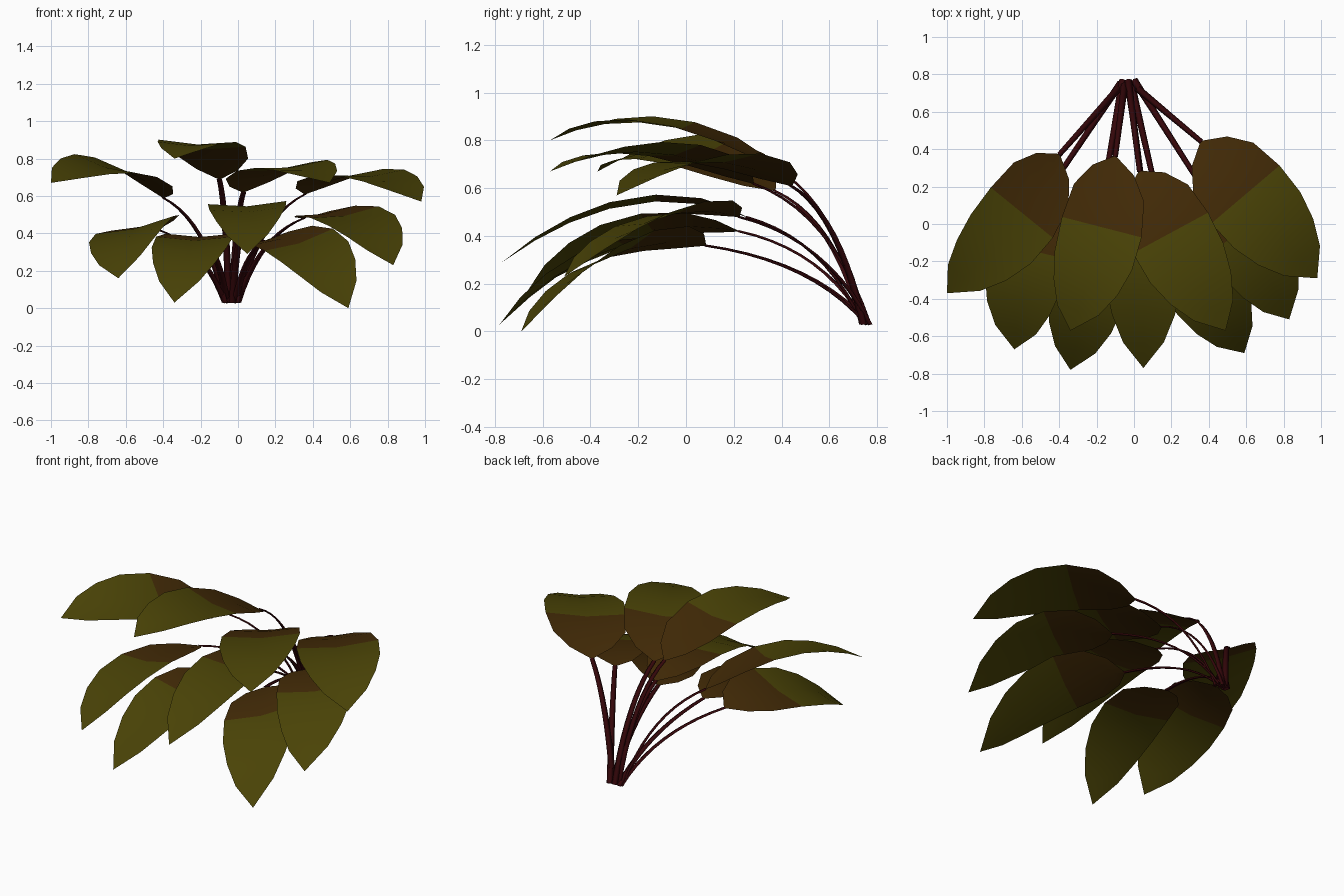
import bpy, bmesh
from math import sin, cos, tau
from mathutils import Vector

cube = bpy.data.objects.get("Cube")
if cube:
    bpy.data.objects.remove(cube, do_unlink=True)


def make_material(name, color):
    mat = bpy.data.materials.new(name)
    mat.use_nodes = True
    mat.diffuse_color = (*color, 1)
    mat.node_tree.nodes["Principled BSDF"].inputs["Base Color"].default_value = (*color, 1)
    return mat


OLIVE = make_material("olive leaf", (0.068, 0.056, 0.002))
BROWN = make_material("brown leaf base", (0.054, 0.023, 0.002))
MAROON = make_material("maroon stem", (0.035, 0.002, 0.003))
UP = Vector((0, 0, 1))


def grid_object(name, rows, materials, closed=False, brown_rows=0):
    """Loft rows of points into one mesh; the first rows take the second material."""
    bm = bmesh.new()
    verts = [[bm.verts.new(p) for p in row] for row in rows]
    count = len(rows[0])
    for i in range(len(rows) - 1):
        for j in range(count if closed else count - 1):
            k = (j + 1) % count
            face = bm.faces.new((verts[i][j], verts[i + 1][j], verts[i + 1][k], verts[i][k]))
            face.material_index = 1 if i < brown_rows else 0
            face.smooth = True
    if closed:
        bm.faces.new(verts[0])
        bm.faces.new(verts[-1])
        bmesh.ops.recalc_face_normals(bm, faces=bm.faces)
    bmesh.ops.remove_doubles(bm, verts=bm.verts, dist=0.0005)
    mesh = bpy.data.meshes.new(name)
    bm.to_mesh(mesh)
    bm.free()
    for mat in materials:
        mesh.materials.append(mat)
    obj = bpy.data.objects.new(name, mesh)
    bpy.context.collection.objects.link(obj)
    return obj


# Half-width of the blade along its length, from stalk to tip
OUTLINE = [(0, 0.04), (0.07, 0.52), (0.19, 0.88), (0.38, 1.0),
           (0.57, 0.97), (0.73, 0.8), (0.87, 0.52), (1, 0)]


def make_leaf(name, base, mid, tip, half_width, roll):
    base, mid, tip = Vector(base), Vector(mid), Vector(tip)
    control = 2 * mid - (base + tip) / 2
    across = UP.cross(tip - base).normalized()
    side = across * cos(roll) + UP * sin(roll)
    rows = []
    for t, w in OUTLINE:
        rib = base * (1 - t) ** 2 + control * 2 * t * (1 - t) + tip * t ** 2
        rows.append([rib + side * (u * w * half_width) + UP * (0.02 * abs(u) * w)
                     for u in (-1, 0, 1)])
    grid_object(name, rows, [OLIVE, BROWN], brown_rows=3)


def make_stem(name, start, end, steps=10):
    start, end = Vector(start), Vector(end)
    control = start.lerp(end, 0.33)
    control.z = start.z + 0.8 * (end.z - start.z)
    across = UP.cross(end - start).normalized()
    rows = []
    for i in range(steps + 1):
        t = i / steps
        point = start * (1 - t) ** 2 + control * 2 * t * (1 - t) + end * t ** 2
        tangent = (control - start) * (1 - t) + (end - control) * t
        normal = tangent.cross(across).normalized()
        width = 0.02 - 0.006 * t
        rows.append([point + across * (width * cos(a)) + normal * (width * 0.35 * sin(a))
                     for a in (tau * k / 4 for k in range(4))])
    grid_object(name, rows, [MAROON], closed=True)


# Name, stalk end, middle of the rib, tip, half-width, roll
LEAVES = [
    ("upper_far_right", (-0.4, 0.37, 0.59), (-0.67, -0.03, 0.75), (-1, -0.37, 0.67), 0.22, -0.24),
    ("upper_right", (-0.1, 0.36, 0.69), (-0.2, -0.13, 0.87), (-0.34, -0.57, 0.8), 0.22, -0.03),
    ("upper_left", (0.03, 0.28, 0.62), (0.25, -0.15, 0.75), (0.49, -0.57, 0.67), 0.23, 0.1),
    ("upper_far_left", (0.36, 0.44, 0.61), (0.67, 0.07, 0.71), (0.98, -0.29, 0.57), 0.24, 0.07),
    ("lower_far_right", (-0.43, 0.22, 0.42), (-0.58, -0.25, 0.4), (-0.64, -0.67, 0.16), 0.22, 0.22),
    ("lower_right", (-0.18, 0.08, 0.36), (-0.25, -0.36, 0.33), (-0.34, -0.78, 0.03), 0.21, 0),
    ("lower_middle", (0.04, 0.25, 0.48), (0.05, -0.25, 0.53), (0.05, -0.77, 0.29), 0.21, 0.04),
    ("lower_left", (0.14, 0.08, 0.36), (0.38, -0.33, 0.31), (0.59, -0.69, 0), 0.22, 0.27),
    ("lower_far_left", (0.35, 0.22, 0.48), (0.63, -0.13, 0.47), (0.83, -0.51, 0.23), 0.22, 0.14),
]

# Stems fan out from a tight cluster at the back
for index, (name, base, mid, tip, half_width, roll) in enumerate(LEAVES):
    make_leaf(name + "_leaf", base, mid, tip, half_width, roll)
    root_x = -0.035 + 0.035 * max(-1, min(1, base[0] * 4))
    root_y = 0.74 + 0.015 * (index % 3)
    make_stem(name + "_stem", (root_x, root_y, 0.03), base)
